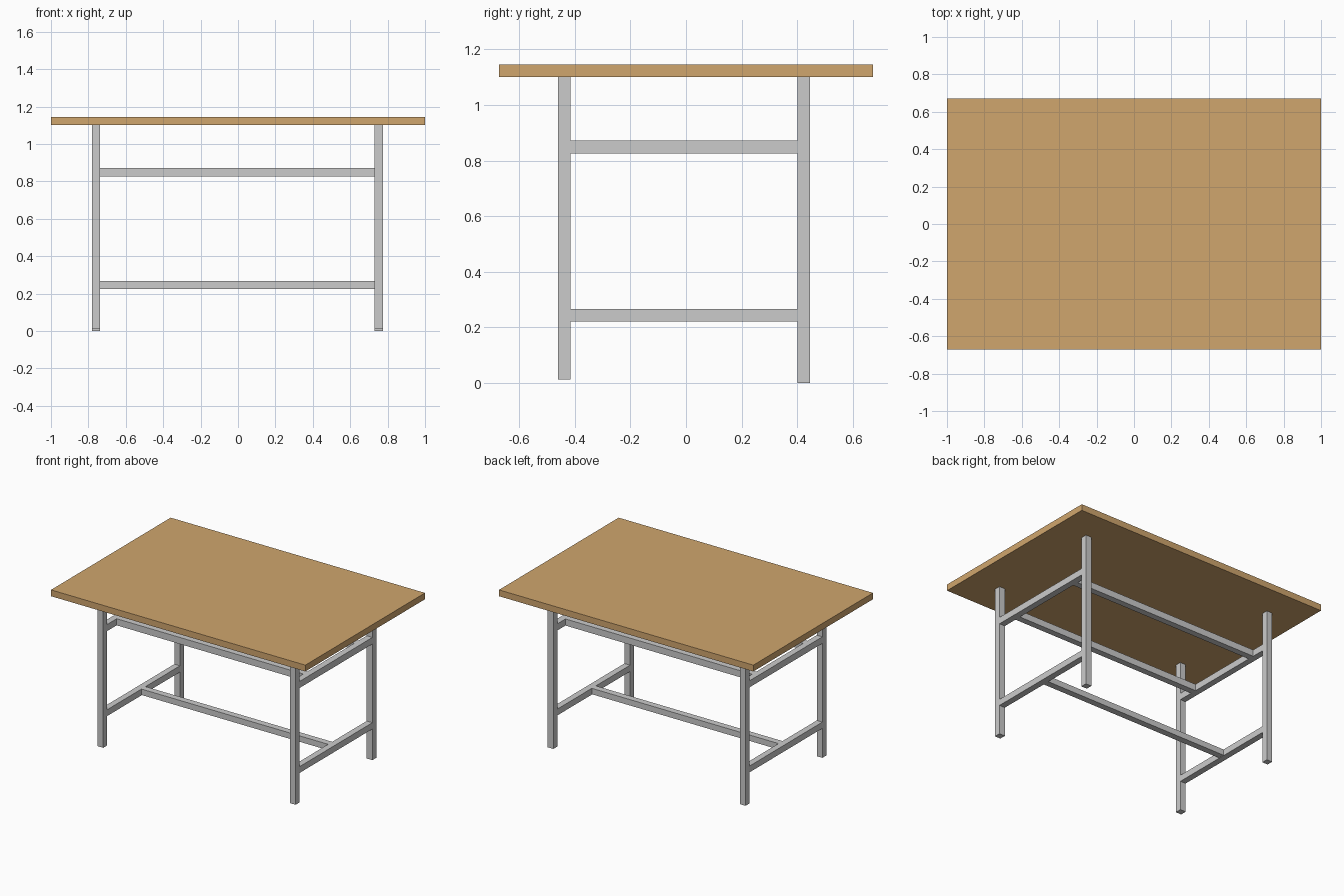
import bpy

if "Cube" in bpy.data.objects:
    bpy.data.objects.remove(bpy.data.objects["Cube"])


def box(name, x, y, z, mat=None):
    """Box from (min, max) ranges on each axis."""
    verts = [(a, b, c) for a in x for b in y for c in z]
    faces = [(0, 1, 3, 2), (4, 6, 7, 5), (0, 4, 5, 1),
             (2, 3, 7, 6), (0, 2, 6, 4), (1, 5, 7, 3)]
    mesh = bpy.data.meshes.new(name)
    mesh.from_pydata(verts, [], faces)
    obj = bpy.data.objects.new(name, mesh)
    bpy.context.collection.objects.link(obj)
    if mat:
        mesh.materials.append(mat)
    return obj


wood = bpy.data.materials.new("wood")
wood.diffuse_color = (0.63, 0.38, 0.155, 1)
wood.use_nodes = True
wood.node_tree.nodes["Principled BSDF"].inputs["Base Color"].default_value = wood.diffuse_color

# Tabletop
TOP = 1.10
box("tabletop", (-1, 1), (-0.672, 0.672), (TOP, 1.145), wood)

# Frame positions
SIDES = {"left": (-0.781, -0.737), "right": (0.731, 0.776)}
ENDS = {"front": (-0.461, -0.416, 0.012), "back": (0.401, 0.446, 0.0)}
LOWER, UPPER = (0.221, 0.266), (0.825, 0.872)
inner_x = (SIDES["left"][1], SIDES["right"][0])
inner_y = (ENDS["front"][1], ENDS["back"][0])

for side, x in SIDES.items():
    # Legs
    for end, (y0, y1, foot) in ENDS.items():
        box(f"{end}_{side}_leg", x, (y0, y1), (foot, TOP))
    # Side rails
    box(f"{side}_lower_rail", x, inner_y, LOWER)
    box(f"{side}_upper_rail", x, inner_y, UPPER)

# Long rails under the top, set in from the legs
box("front_upper_rail", inner_x, (-0.31, -0.265), UPPER)
box("back_upper_rail", inner_x, (0.265, 0.31), UPPER)

# Central stretcher
box("stretcher", inner_x, (-0.032, 0.014), (0.224, 0.266))
